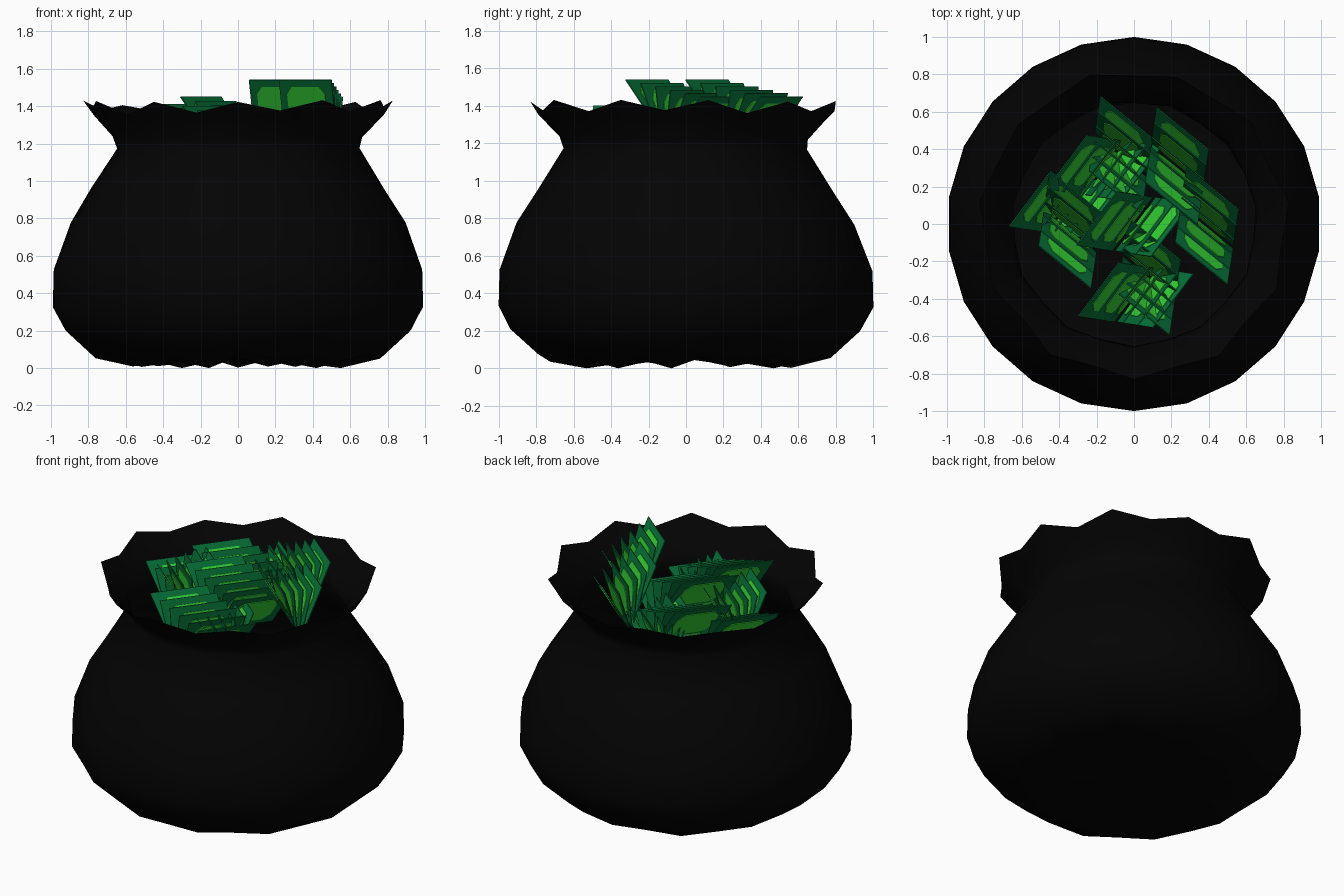
import bpy, bmesh, math, random
from mathutils import Vector

if "Cube" in bpy.data.objects:
    bpy.data.objects.remove(bpy.data.objects["Cube"])

random.seed(4)
SIDES = 22


def material(name, rgb):
    m = bpy.data.materials.new(name)
    m.diffuse_color = (*rgb, 1)
    m.use_nodes = True
    m.node_tree.nodes["Principled BSDF"].inputs["Base Color"].default_value = m.diffuse_color
    return m


black = material("black_cloth", (0.001, 0.001, 0.001))
dark_green = material("dark_green", (0.002, 0.165, 0.04))
light_green = material("light_green", (0.035, 0.65, 0.035))


def finish(name, bm, mats, smooth=False):
    me = bpy.data.meshes.new(name)
    bm.normal_update()
    bm.to_mesh(me)
    bm.free()
    for m in mats:
        me.materials.append(m)
    for p in me.polygons:
        p.use_smooth = smooth
    ob = bpy.data.objects.new(name, me)
    bpy.context.collection.objects.link(ob)
    return ob


# Sack: lathe of rings (radius, height, radial jitter, height jitter)
rings = [(0.30, 0.045, 0, 0.015), (0.60, 0.03, 0.05, 0.035), (0.78, 0.065, 0.025, 0.03),
         (0.93, 0.20, 0.008, 0.01), (1.0, 0.33, 0, 0.01), (0.995, 0.52, 0, 0.01),
         (0.90, 0.77, 0.005, 0.01), (0.79, 0.95, 0.005, 0.01), (0.65, 1.17, 0.01, 0.01),
         (0.665, 1.23, 0.02, 0.015), (0.765, 1.34, 0.025, 0.015), (0.81, 1.395, 0.03, 0.04)]
bm = bmesh.new()
bottom = bm.verts.new((0, 0, 0.05))
prev = None
for r, z, jr, jz in rings:
    ring = []
    for i in range(SIDES):
        a = math.tau * i / SIDES + math.pi / 2
        # alternate ups and downs make the gathered, ragged folds
        s = (1 if i % 2 else -1) * random.uniform(0.2, 1)
        rr = r + jr * s
        ring.append(bm.verts.new((rr * math.cos(a), rr * math.sin(a), max(z + jz * s, 0))))
    for i in range(SIDES):
        j = (i + 1) % SIDES
        if prev:
            bm.faces.new((prev[i], prev[j], ring[j], ring[i]))
        else:
            bm.faces.new((bottom, ring[j], ring[i]))
    prev = ring
finish("sack", bm, [black], smooth=True)


def prism(bm, outline, place, half, mat):
    """Thin slab from a flat outline; place maps (u, v, w) into space."""
    lo = [bm.verts.new(place(u, v, -half)) for u, v in outline]
    hi = [bm.verts.new(place(u, v, half)) for u, v in outline]
    n = len(outline)
    faces = [bm.faces.new(lo[::-1]), bm.faces.new(hi)]
    for i in range(n):
        j = (i + 1) % n
        faces.append(bm.faces.new((lo[i], lo[j], hi[j], hi[i])))
    for f in faces:
        f.material_index = mat


NOTE_L, NOTE_H = 0.36, 0.28
border = [(-.5, 0), (.5, 0), (.5, 1), (-.5, 1)]
patch = [(-.36, .32), (-.26, .15), (.26, .15), (.36, .32),
         (.36, .68), (.26, .85), (-.26, .85), (-.36, .68)]


def note_fan(name, x, y, top, kind, rise, count=6, spread=0.185):
    """Fan of notes opening upwards; kind 0 leans along x, kind 1 along y."""
    ang = math.radians(-39 if kind else 53)
    along = Vector((math.cos(ang), math.sin(ang), 0))
    lean = Vector((0.15, 0.98, 0)) if kind else Vector((0.98, -0.15, 0))
    bm = bmesh.new()
    for k in range(count):
        t = 2 * k / (count - 1) - 1
        off = t * spread * 0.85
        h = math.sqrt(NOTE_H ** 2 - off ** 2)
        edge = lean * off + Vector((0, 0, h))
        # one end of the fan stands higher than the other
        base = Vector((x, y, top - h + rise * t - abs(rise))) + lean * t * spread * 0.25
        normal = along.cross(edge).normalized()

        def place(u, v, w):
            return base + along * (u * NOTE_L) + edge * v + normal * w
        prism(bm, border, place, 0.003, 0)
        prism(bm, patch, place, 0.007, 1)
    bmesh.ops.recalc_face_normals(bm, faces=bm.faces[:])
    finish(name, bm, [dark_green, light_green])


# Upper fans of notes: x, y, top height, lean kind, rise along the fan
fans = [(0.23, 0.31, 1.54, 1, -.045), (0.39, -0.01, 1.54, 1, -.045),
        (-0.16, 0.30, 1.41, 0, -.06), (0.0, 0.0, 1.45, 0, -.06),
        (0.01, -0.38, 1.40, 0, -.06), (-0.34, -0.03, 1.39, 1, 0)]
for i, f in enumerate(fans):
    note_fan(f"note_fan_{i + 1}", *f)
# Lower fans filling the gaps
low = [(-0.36, 0.10, 1.33, 0, -.06), (-0.07, 0.37, 1.33, 1, 0), (0.08, -0.28, 1.30, 1, 0)]
for i, f in enumerate(low):
    note_fan(f"low_note_fan_{i + 1}", *f)
